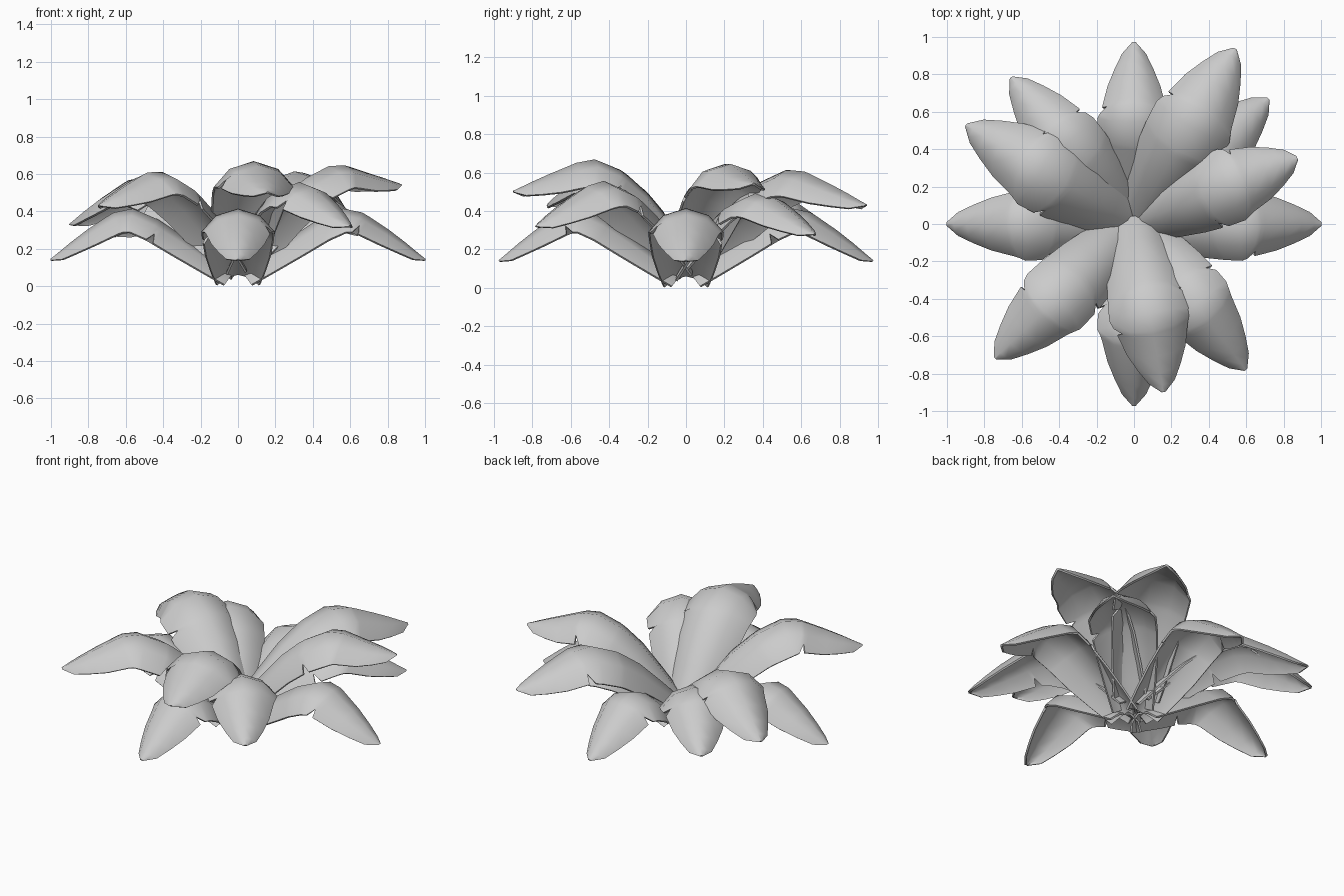
import bpy, bmesh, math, random
from mathutils import Vector

if "Cube" in bpy.data.objects:
    bpy.data.objects.remove(bpy.data.objects["Cube"])

random.seed(4)

# Shared leaf outline: position along leaf, half width (fraction of the maximum)
ROWS = [(0.0, 0.60), (0.12, 0.76), (0.26, 0.90), (0.37, 0.96), (0.39, 0.97), (0.41, 0.98),
        (0.55, 1.0), (0.65, 0.93), (0.67, 0.90), (0.69, 0.87), (0.80, 0.72),
        (0.89, 0.52), (0.96, 0.31), (1.0, 0.03)]
# Cross-section: side position and droop, both as fractions
COLS = [(-1, 1.0), (-0.6, 0.30), (0, 0.0), (0.6, 0.30), (1, 1.0)]


def sample(pts, s):
    """Smooth Hermite interpolation of z over s."""
    n = len(pts)

    def slope(k):
        lo, hi = pts[max(k - 1, 0)], pts[min(k + 1, n - 1)]
        return (hi[1] - lo[1]) / (hi[0] - lo[0])

    i = next((i for i in range(n - 2) if s <= pts[i + 1][0]), n - 2)
    (a, za), (b, zb) = pts[i], pts[i + 1]
    h = b - a
    t = (s - a) / h
    return ((2*t**3 - 3*t**2 + 1) * za + (t**3 - 2*t**2 + t) * h * slope(i)
            + (3*t**2 - 2*t**3) * zb + (t**3 - t**2) * h * slope(i + 1))


def leaf(name, angle, r0, reach, base_z, peak_z, tip_z, width, peak_s, rise):
    """Arched, downward-cupped leaf blade radiating from the centre."""
    spine = [(0, base_z),
             (peak_s * 0.5, base_z + (peak_z - base_z) * rise),
             (peak_s, peak_z),
             ((peak_s + 1) / 2, tip_z + (peak_z - tip_z) * 0.62),
             (1, tip_z)]
    a = math.radians(angle)
    out = Vector((math.cos(a), math.sin(a), 0))
    side = Vector((-math.sin(a), math.cos(a), 0))
    up = Vector((0, 0, 1))
    torn = random.choice((-1, 1))
    bm = bmesh.new()
    grid = []
    for s, w in ROWS:
        z = sample(spine, s)
        lo, hi = max(s - .02, 0), min(s + .02, 1)
        dz = sample(spine, hi) - sample(spine, lo)
        normal = (up * (hi - lo) * (reach - r0) - out * dz).normalized()
        mid = out * (r0 + s * (reach - r0)) + up * z
        row = []
        for c, d in COLS:
            k = c * w
            # small tears in the rim
            if (s == 0.67 and c == torn) or (s == 0.39 and c == -torn):
                k *= 0.82
                d *= 0.6
            p = mid + side * (k * width) - normal * (d * w * width * 0.64)
            p.z = max(p.z, 0.004)
            row.append(bm.verts.new(p))
        grid.append(row)
    for r, q in zip(grid, grid[1:]):
        for i in range(len(COLS) - 1):
            bm.faces.new((r[i], q[i], q[i + 1], r[i + 1]))
    bmesh.ops.recalc_face_normals(bm, faces=bm.faces)
    me = bpy.data.meshes.new(name)
    bm.to_mesh(me)
    bm.free()
    ob = bpy.data.objects.new(name, me)
    bpy.context.collection.objects.link(ob)
    mod = ob.modifiers.new("thickness", 'SOLIDIFY')
    mod.thickness = 0.012
    mod.offset = 0
    bpy.ops.object.select_all(action='DESELECT')
    bpy.context.view_layer.objects.active = ob
    ob.select_set(True)
    bpy.ops.object.modifier_apply(modifier=mod.name)
    bpy.ops.object.shade_smooth_by_angle(angle=math.radians(45))


# Lowest ring of four leaves
for i in range(4):
    leaf(f"lower_leaf_{i+1}", 90 * i, 0.03, 1.0 if i % 2 == 0 else 0.97,
         0.065, 0.41, 0.14, 0.192, 0.56, 0.58)

# Middle and upper leaves: angle, start, reach, peak height, tip height, half width, peak place
UPPER = [(43, 0.0, 0.98, 0.49, 0.28, 0.195, 0.56),
         (130, 0.0, 1.02, 0.49, 0.27, 0.195, 0.56),
         (-52.5, 0.0, 0.98, 0.55, 0.32, 0.20, 0.54),
         (224, 0.0, 1.03, 0.61, 0.43, 0.20, 0.57),
         (149.5, 0.0, 1.04, 0.58, 0.33, 0.22, 0.56),
         (60, 0.02, 1.08, 0.61, 0.43, 0.22, 0.56),
         (22, 0.02, 0.94, 0.64, 0.54, 0.20, 0.56),
         (-80, -0.04, 0.91, 0.66, 0.50, 0.215, 0.53)]
for i, (ang, r0, reach, peak, tip, w, ps) in enumerate(UPPER):
    leaf(f"upper_leaf_{i+1}", ang, r0, reach, 0.09 + 0.012 * i, peak, tip, w, ps, 0.66)
